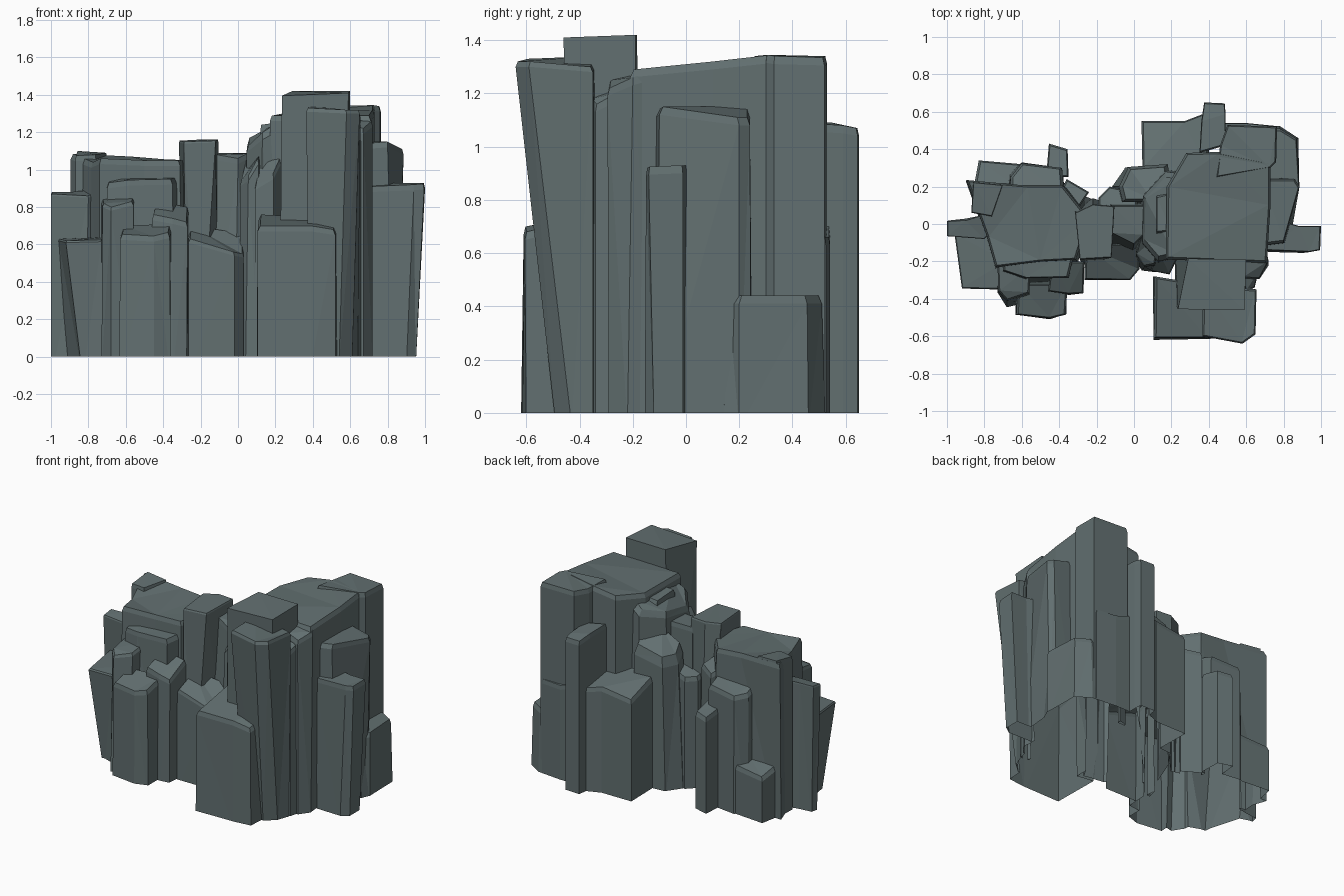
import bpy, bmesh
from mathutils import Vector

slate = bpy.data.materials.new("slate_rock")
slate.diffuse_color = (0.122, 0.160, 0.163, 1)
columns = []


def rock(name, top, base=None, inset=0.10, drop=0.03):
    """Faceted column: base ring, shoulder ring and a slightly smaller cap."""
    depth = -0.03 - 0.003 * len(columns)          # staggered, trimmed at z = 0 later
    base = base or [(x, y) for x, y, z in top]
    mid = sum((Vector(p) for p in top), Vector()) / len(top)
    shoulder = [(x, y, z - drop * (1 if inset else 0)) for x, y, z in top]
    rings = [[(x, y, depth) for x, y in base], shoulder]
    if inset:
        rings.append([(x + (mid.x - x) * inset, y + (mid.y - y) * inset, z) for x, y, z in top])
    bm = bmesh.new()
    rings = [[bm.verts.new(p) for p in r] for r in rings]
    n = len(top)
    for a, b in zip(rings, rings[1:]):
        for i in range(n):
            j = (i + 1) % n
            bm.faces.new((a[i], a[j], b[j], b[i]))
    bm.faces.new(rings[0][::-1])
    bm.faces.new(rings[-1])
    bmesh.ops.triangulate(bm, faces=bm.faces[:])
    bmesh.ops.recalc_face_normals(bm, faces=bm.faces[:])
    me = bpy.data.meshes.new(name)
    bm.to_mesh(me)
    bm.free()
    me.materials.append(slate)
    ob = bpy.data.objects.new(name, me)
    bpy.context.collection.objects.link(ob)
    columns.append(ob)


# --- tall right-hand massif ---
rock("right_massif", [(.17, -.19, 1.29), (.71, -.21, 1.29), (.73, .10, 1.32), (.73, .33, 1.345),
                      (.45, .385, 1.335), (.28, .38, 1.31), (.175, .20, 1.29)], inset=.04)
rock("back_right_column", [(.44, .25, 1.34), (.73, .30, 1.345), (.76, .33, 1.34), (.765, .52, 1.335),
                           (.50, .53, 1.34), (.46, .42, 1.33)], inset=.05)
rock("summit_block", [(.235, -.455, 1.395), (.59, -.46, 1.41), (.60, -.19, 1.42), (.29, -.185, 1.42)],
     [(.22, -.43), (.57, -.43), (.60, -.19), (.22, -.15)], inset=0)
rock("front_tall_column", [(.365, -.60, 1.33), (.58, -.64, 1.32), (.65, -.59, 1.32), (.655, -.35, 1.30),
                           (.37, -.33, 1.34)],
     [(.38, -.45), (.54, -.49), (.61, -.43), (.64, -.35), (.38, -.30)], inset=.06, drop=.02)
rock("front_low_block", [(.105, -.61, .70), (.39, -.61, .70), (.52, -.605, .68), (.54, -.35, .74),
                         (.11, -.28, .76)],
     [(.105, -.62), (.39, -.615), (.52, -.60), (.54, -.35), (.10, -.28)], inset=.06)
rock("right_front_sliver", [(.58, -.29, 1.25), (.67, -.295, 1.22), (.72, -.20, 1.26), (.70, -.10, 1.29),
                            (.58, -.10, 1.29)],
     [(.58, -.29), (.67, -.29), (.72, -.22), (.70, -.1), (.58, -.1)], inset=.08)
rock("right_gap_column", [(.60, -.36, 1.18), (.645, -.34, 1.16), (.665, -.26, 1.2), (.55, -.20, 1.24)],
     inset=.1)
rock("right_buttress", [(.68, -.115, 1.14), (.80, -.10, 1.15), (.885, .20, 1.11), (.86, .24, 1.11),
                        (.68, .24, 1.15)],
     [(.68, -.12), (.83, -.11), (.86, .20), (.84, .245), (.68, .25)], inset=.07)
rock("right_outer_column", [(.70, -.14, .91), (.94, -.15, .92), (.995, -.14, .925), (1.0, -.012, .93),
                            (.88, -.01, .93), (.70, .04, .93)],
     [(.72, -.15), (.90, -.155), (.95, -.12), (.95, -.012), (.86, -.01), (.7, .04)], inset=.05)
rock("right_low_block", [(.70, .15, .44), (.85, .16, .44), (.885, .20, .44), (.87, .455, .44),
                         (.78, .51, .44), (.70, .51, .44)],
     [(.70, .13), (.86, .14), (.885, .20), (.88, .46), (.78, .525), (.70, .525)], inset=.07)

# --- back of the massif ---
rock("rear_column", [(.35, .38, 1.10), (.49, .42, 1.09), (.49, .59, 1.08), (.485, .645, 1.07),
                     (.375, .65, 1.07), (.36, .55, 1.09)], inset=.06)
rock("rear_low_block", [(.10, .20, .80), (.40, .30, .78), (.40, .60, .72), (.27, .55, .74),
                        (.04, .55, .71), (.045, .30, .78)], inset=.06)
rock("rear_right_step", [(.47, .40, .72), (.76, .40, .70), (.75, .525, .66), (.60, .54, .66),
                         (.48, .54, .70)], inset=.06)
rock("saddle_shoulder", [(.045, -.10, 1.13), (.13, -.20, 1.2), (.22, -.18, 1.25), (.24, .27, 1.25),
                         (.17, .28, 1.2), (.05, .15, 1.17)],
     [(.04, -.15), (.12, -.24), (.22, -.2), (.24, .3), (.15, .3), (.02, .15)], inset=.12, drop=.04)
rock("saddle_spike", [(.12, -.05, 1.24), (.20, -.04, 1.25), (.20, .17, 1.25), (.12, .15, 1.23)])
rock("rear_pinnacle", [(-.06, .12, .98), (.10, .12, 1.05), (.20, .20, 1.06), (.18, .32, .98),
                       (-.03, .305, .93), (-.08, .20, .93)],
     [(-.10, .10), (.1, .1), (.2, .2), (.18, .32), (-.05, .30), (-.12, .2)], inset=.15, drop=.07)
rock("rear_saddle_foot", [(-.20, .02, .80), (.02, .05, .85), (.02, .17, .82), (-.13, .20, .78),
                          (-.19, .14, .78)], inset=.1)

# --- saddle and central towers ---
rock("centre_tower", [(-.29, -.19, 1.15), (-.12, -.18, 1.155), (-.105, .095, 1.16), (-.22, .105, 1.16),
                      (-.315, .06, 1.155)],
     [(-.27, -.22), (-.20, -.20), (-.10, .10), (-.22, .14), (-.30, .17)], inset=.03, drop=.01)
rock("saddle_block", [(-.12, -.05, 1.08), (0, -.11, 1.06), (.05, -.06, 1.085), (.06, .10, 1.09),
                      (-.12, .10, 1.09)],
     [(-.16, -.14), (-.02, -.19), (.05, -.15), (.06, .12), (-.14, .12)], inset=.05)
rock("saddle_front_fin", [(.01, -.16, .94), (.055, -.23, .97), (.11, -.22, 1.06), (.14, -.05, 1.12),
                          (.04, -.04, 1.05)],
     [(.01, -.2), (.04, -.25), (.12, -.26), (.2, -.05), (.02, -.04)], inset=.12)
rock("front_gully_column", [(.09, -.25, .92), (.19, -.27, .98), (.25, -.15, 1.1), (.12, -.12, 1.1)],
     inset=.1)
rock("front_centre_slab", [(-.265, -.295, .63), (-.02, -.30, .56), (.03, -.24, .55), (.03, -.10, .66),
                           (-.26, -.12, .70)],
     [(-.265, -.30), (-.02, -.30), (.03, -.24), (.03, -.1), (-.26, -.1)], inset=.06, drop=.02)

# --- left massif ---
rock("left_massif", [(-.785, -.07, 1.04), (-.74, -.23, 1.06), (-.50, -.20, 1.05), (-.31, -.19, 1.05),
                     (-.24, .03, 1.05), (-.38, .205, 1.055), (-.57, .205, 1.07), (-.895, .235, 1.085)],
     [(-.80, -.05), (-.74, -.25), (-.5, -.22), (-.30, -.21), (-.22, .10), (-.37, .22),
      (-.57, .23), (-.90, .23)], inset=.04)
rock("left_crest", [(-.87, .06, 1.075), (-.76, .04, 1.08), (-.70, .21, 1.09), (-.86, .225, 1.10)],
     inset=.05)
rock("left_front_ledge", [(-.70, -.25, .93), (-.58, -.29, .945), (-.35, -.285, .95), (-.31, -.12, .96),
                          (-.70, -.10, .96)],
     [(-.72, -.30), (-.58, -.34), (-.34, -.31), (-.30, -.12), (-.7, -.1)], inset=.06)
rock("left_front_step", [(-.725, -.36, .82), (-.68, -.41, .80), (-.56, -.37, .83), (-.55, -.22, .86),
                         (-.73, -.22, .84)],
     [(-.73, -.37), (-.68, -.45), (-.56, -.42), (-.55, -.22), (-.73, -.22)], inset=.1, drop=.02)
rock("left_front_column", [(-.63, -.485, .655), (-.45, -.505, .645), (-.365, -.485, .665),
                           (-.355, -.32, .71), (-.62, -.32, .70)],
     [(-.635, -.485), (-.45, -.51), (-.36, -.48), (-.36, -.3), (-.63, -.3)], inset=.08)
rock("left_mid_column", [(-.46, -.36, .76), (-.35, -.375, .74), (-.27, -.37, .72), (-.265, -.20, .80),
                         (-.44, -.20, .83)],
     [(-.46, -.36), (-.35, -.38), (-.275, -.37), (-.265, -.2), (-.44, -.2)], inset=.08)
rock("left_corner_block", [(-.96, -.05, .63), (-.92, -.345, .62), (-.73, -.35, .625), (-.68, -.20, .64),
                           (-.70, .02, .64)],
     [(-.91, -.02), (-.83, -.30), (-.72, -.34), (-.68, -.2), (-.7, .02)], inset=.04, drop=.01)
rock("left_outer_column", [(-1.0, -.065, .87), (-.80, -.08, .86), (-.72, .0, .89), (-.80, .05, .89),
                           (-.90, .02, .88), (-1.0, .015, .88)],
     [(-1.0, -.02), (-.82, -.08), (-.72, 0), (-.8, .05), (-.9, .03), (-.99, .02)], inset=.04, drop=.01)

# --- back of the left massif ---
rock("left_rear_block", [(-.66, .15, .87), (-.37, .15, .88), (-.385, .30, .84), (-.60, .325, .82),
                         (-.66, .25, .83)],
     [(-.68, .15), (-.37, .15), (-.38, .30), (-.60, .33), (-.67, .27)], inset=.1)
rock("left_rear_column", [(-.47, .25, .70), (-.35, .25, .71), (-.355, .40, .68), (-.455, .43, .67)],
     inset=.12)
rock("left_rear_low_block", [(-.86, .18, .37), (-.60, .18, .37), (-.60, .32, .34), (-.83, .34, .32)],
     inset=.1)
rock("left_rear_fin", [(-.42, .12, .93), (-.30, .08, .95), (-.24, .17, .90), (-.36, .24, .88)],
     inset=.12)

# Fuse every column into one shell
cliff = columns[0]
for ob in columns[1:]:
    m = cliff.modifiers.new(ob.name, 'BOOLEAN')
    m.operation, m.solver, m.object = 'UNION', 'EXACT', ob
bpy.context.view_layer.update()
fused = bpy.data.meshes.new_from_object(
    cliff.evaluated_get(bpy.context.evaluated_depsgraph_get()))
cliff.modifiers.clear()
cliff.data = fused
cliff.name = "rock_cliff"
for ob in columns[1:]:
    bpy.data.objects.remove(ob)

# Trim flat at the ground, leaving the underside open
bm = bmesh.new()
bm.from_mesh(fused)
bmesh.ops.bisect_plane(bm, geom=bm.verts[:] + bm.edges[:] + bm.faces[:], dist=1e-5,
                       plane_co=(0, 0, 0), plane_no=(0, 0, 1), clear_inner=True)
bm.to_mesh(fused)
bm.free()
fused.materials.clear()
fused.materials.append(slate)
for p in fused.polygons:
    p.material_index = 0
    p.use_smooth = False
